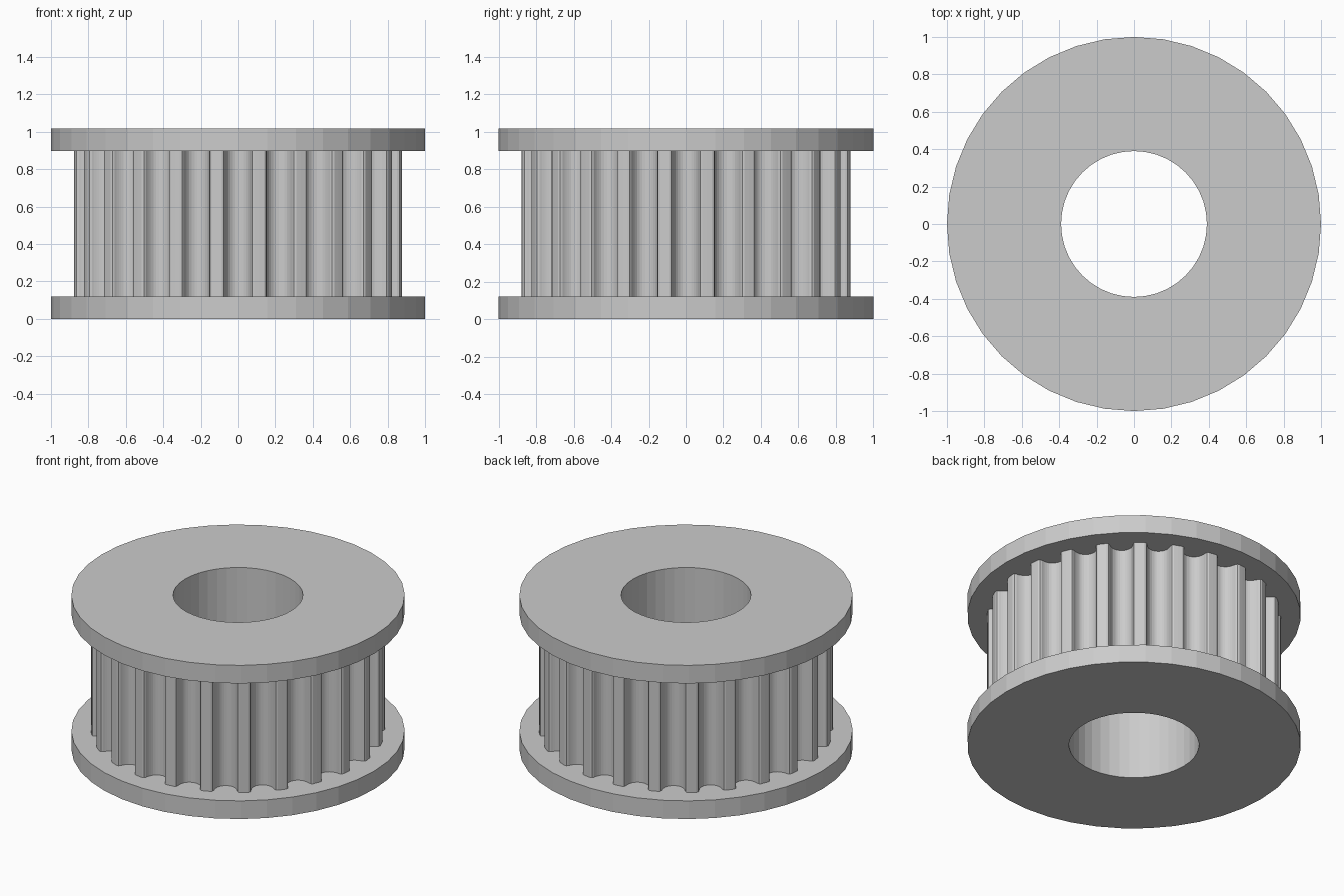
import bpy, bmesh
from math import sin, cos, pi, sqrt

cube = bpy.data.objects.get("Cube")
if cube:
    bpy.data.objects.remove(cube, do_unlink=True)

TEETH, SIDES = 24, 40
BORE_R, CORE_R, FLANGE_R = 0.39, 0.881, 1.0
FLANGE_H, HEIGHT = 0.12, 1.017
MM = 0.1193  # units per millimetre of the groove profile

grey = bpy.data.materials.new("plain grey")
grey.use_nodes = True
grey.diffuse_color = (0.6, 0.6, 0.6, 1)
grey.node_tree.nodes["Principled BSDF"].inputs["Base Color"].default_value = (0.6, 0.6, 0.6, 1)


def circle(radius, sides=SIDES):
    return [(radius * cos(2 * pi * i / sides), radius * sin(2 * pi * i / sides))
            for i in range(sides)]


def bored_prism(name, outline, z0, z1):
    """Extrude an outline with a round bore through it."""
    bm = bmesh.new()
    edges = []
    for loop in (outline, circle(BORE_R)):
        vs = [bm.verts.new((x, y, z0)) for x, y in loop]
        edges += [bm.edges.new((a, b)) for a, b in zip(vs, vs[1:] + vs[:1])]
    bmesh.ops.triangle_fill(bm, edges=edges, use_beauty=True)
    bmesh.ops.dissolve_limit(bm, angle_limit=0.01, verts=[], edges=bm.edges[:])
    top = bmesh.ops.extrude_face_region(bm, geom=bm.faces[:], use_keep_orig=True)["geom"]
    bmesh.ops.translate(bm, vec=(0, 0, z1 - z0),
                        verts=[v for v in top if isinstance(v, bmesh.types.BMVert)])
    bmesh.ops.recalc_face_normals(bm, faces=bm.faces[:])
    mesh = bpy.data.meshes.new(name)
    bm.to_mesh(mesh)
    bm.free()
    mesh.materials.append(grey)
    obj = bpy.data.objects.new(name, mesh)
    bpy.context.collection.objects.link(obj)
    return obj


# Half of one round groove: half width and depth, from mouth to floor
half = [(0.747, 0), (0.648, 0.037), (0.598, 0.131), (0.579, 0.238), (0.547, 0.343),
        (0.505, 0.444), (0.452, 0.54), (0.358, 0.637), (0.248, 0.707), (0.127, 0.75)]
groove = [(-w, d) for w, d in half] + [(0, 0.765)] + [(w, d) for w, d in reversed(half)]
mouth_r = sqrt(CORE_R ** 2 - (half[0][0] * MM) ** 2)

# Toothed core outline: groove, then the middle of the narrow land
outline = []
for i in range(TEETH):
    a = 2 * pi * i / TEETH
    for w, d in groove:
        r, t = mouth_r - d * MM, w * MM
        outline.append((r * cos(a) - t * sin(a), r * sin(a) + t * cos(a)))
    land = a + pi / TEETH
    outline.append((CORE_R * cos(land), CORE_R * sin(land)))

bored_prism("toothed_core", outline, FLANGE_H, HEIGHT - FLANGE_H)
bored_prism("lower_flange", circle(FLANGE_R), 0, FLANGE_H)
bored_prism("upper_flange", circle(FLANGE_R), HEIGHT - FLANGE_H, HEIGHT)
